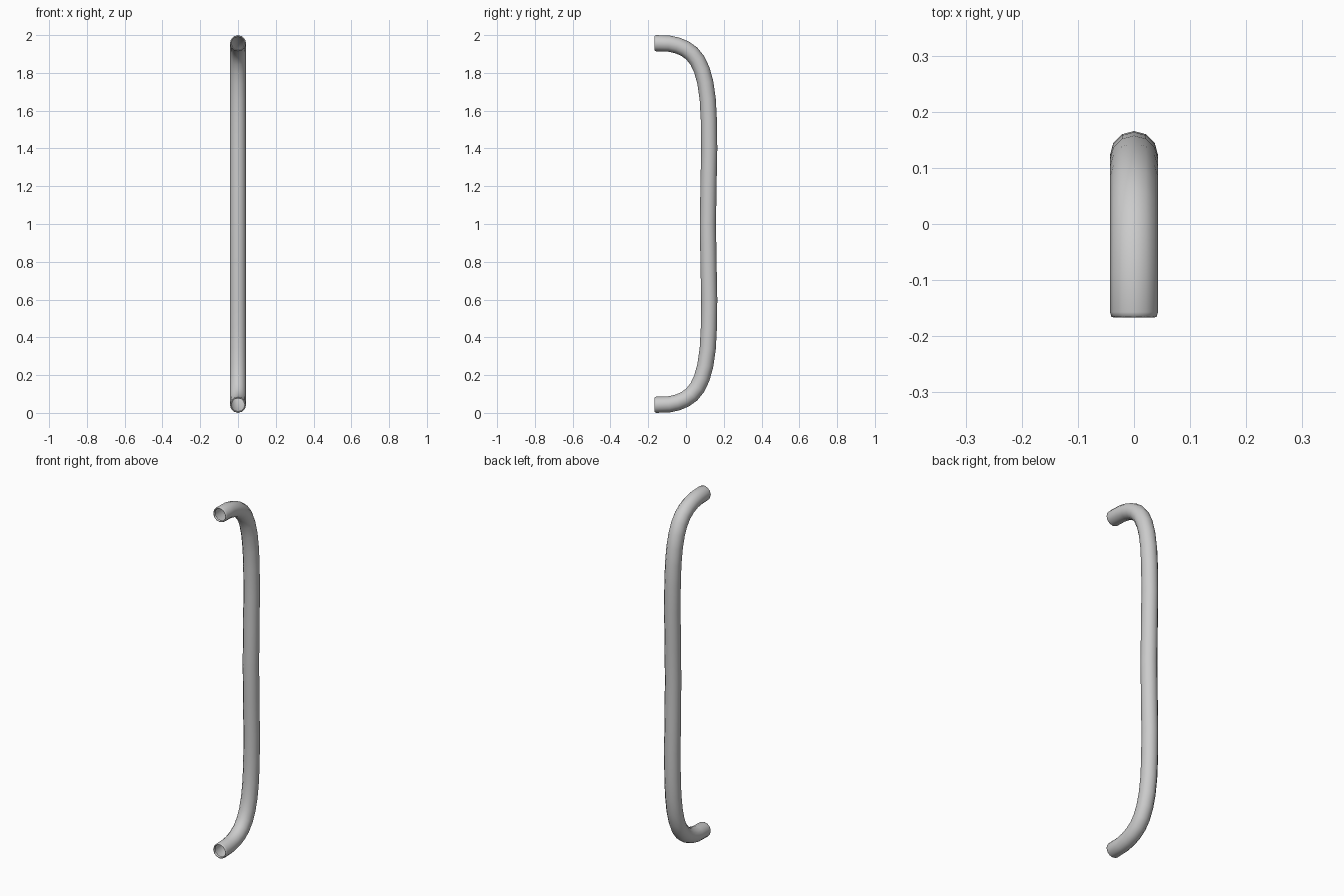
import bpy, bmesh, math
from mathutils import Vector

if "Cube" in bpy.data.objects:
    bpy.data.objects.remove(bpy.data.objects["Cube"])

SIDES = 12
RADIUS = 0.0427

# Upper half of the centre line (y, z), mirrored about z = 1
upper = [(-0.157, 1.957), (-0.09, 1.955), (-0.045, 1.945), (-0.005, 1.928),
         (0.03, 1.903), (0.06, 1.866), (0.084, 1.815), (0.102, 1.75),
         (0.115, 1.66), (0.121, 1.55), (0.123, 1.40), (0.119, 1.2)]
path = upper + [(0.116, 1.0)] + [(y, 2 - z) for y, z in reversed(upper)]

# Rounded, inward-turned lip at each open end: (y, radius)
lip = [(-0.155, 0.034), (-0.163, 0.0345), (-0.1665, 0.037), (-0.165, 0.0405)]

bm = bmesh.new()


def add_ring(y, z, tangent, radius):
    normal = Vector((0, -tangent.z, tangent.y))
    return [bm.verts.new(Vector((0, y, z)) + radius *
            (Vector((1, 0, 0)) * math.cos(a) + normal * math.sin(a)))
            for a in (2 * math.pi * i / SIDES for i in range(SIDES))]


# Sweep the round section along the path
pts = [Vector((0, y, z)) for y, z in path]
forward = Vector((0, 1, 0))
rings = [add_ring(y, 1.957, forward, r) for y, r in lip]
for i, p in enumerate(pts):
    if i == 0:
        t = forward
    elif i == len(pts) - 1:
        t = -forward
    else:
        t = ((pts[i + 1] - p).normalized() + (p - pts[i - 1]).normalized()).normalized()
    rings.append(add_ring(p.y, p.z, t, RADIUS))
rings += [add_ring(y, 0.043, -forward, r) for y, r in reversed(lip)]

for a, b in zip(rings, rings[1:]):
    for i in range(SIDES):
        j = (i + 1) % SIDES
        bm.faces.new((a[i], b[i], b[j], a[j]))

bmesh.ops.recalc_face_normals(bm, faces=bm.faces)
for f in bm.faces:
    f.smooth = True

# Tubular pull handle
mesh = bpy.data.meshes.new("pull_handle")
bm.to_mesh(mesh)
bm.free()
handle = bpy.data.objects.new("pull_handle", mesh)
bpy.context.collection.objects.link(handle)
